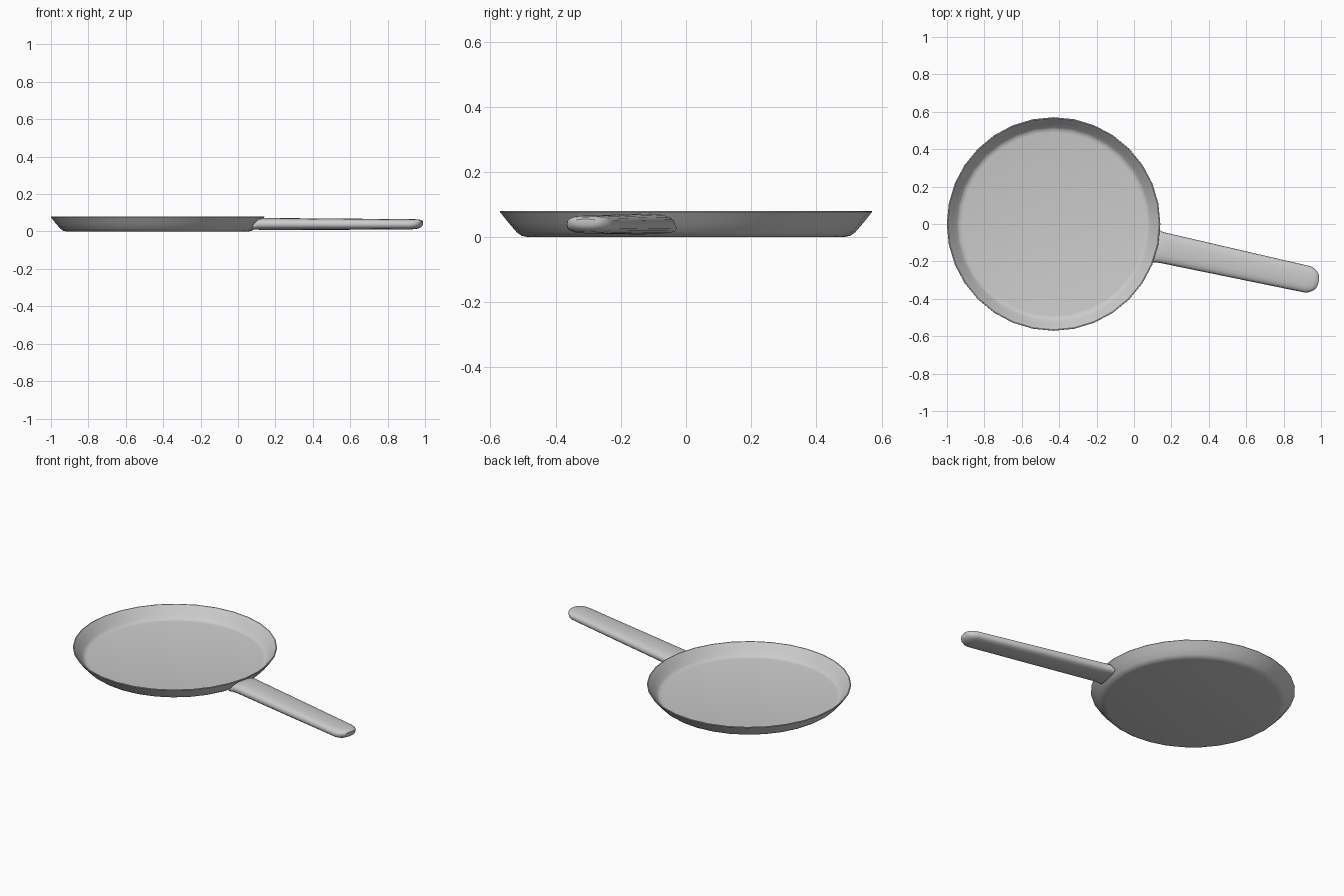
import bpy, bmesh, math
from mathutils import Matrix

if "Cube" in bpy.data.objects:
    bpy.data.objects.remove(bpy.data.objects["Cube"])

CENTRE = (-0.43, 0.0, 0.0)
HANDLE_ANGLE = math.radians(-12.3)


def loft(name, rings, location, angle=0.0, smooth=40):
    """Skin a list of equal-length point rings and cap both ends."""
    bm = bmesh.new()
    rows = [[bm.verts.new(p) for p in ring] for ring in rings]
    n = len(rows[0])
    for a, b in zip(rows, rows[1:]):
        for i in range(n):
            j = (i + 1) % n
            bm.faces.new((a[i], a[j], b[j], b[i]))
    bm.faces.new(rows[0][::-1])
    bm.faces.new(rows[-1])
    bmesh.ops.recalc_face_normals(bm, faces=bm.faces)
    mesh = bpy.data.meshes.new(name)
    bm.to_mesh(mesh)
    bm.free()
    ob = bpy.data.objects.new(name, mesh)
    bpy.context.collection.objects.link(ob)
    ob.matrix_world = Matrix.Translation(location) @ Matrix.Rotation(angle, 4, 'Z')
    bpy.ops.object.select_all(action='DESELECT')
    ob.select_set(True)
    bpy.context.view_layer.objects.active = ob
    bpy.ops.object.shade_smooth_by_angle(angle=math.radians(smooth))
    return ob


def circle(r, z, n=32):
    return [(r * math.cos(2 * math.pi * i / n), r * math.sin(2 * math.pi * i / n), z)
            for i in range(n)]


def section(x, half_width, z_low, z_high, bow=0.0, n=20):
    """Flattened oval across the handle; bow pulls the sides back at the tip."""
    mid, half = (z_low + z_high) / 2, (z_high - z_low) / 2
    ring = []
    for i in range(n):
        c, s = math.cos(2 * math.pi * i / n), math.sin(2 * math.pi * i / n)
        y = math.copysign(abs(c) ** 0.75, c)
        z = math.copysign(abs(s) ** 0.75, s)
        ring.append((x - bow * y * y, half_width * y, mid + half * z))
    return ring


# Shallow pan: outside from base to lip, then inside down to the floor
profile = [(0.485, 0.0), (0.505, 0.004), (0.520, 0.015), (0.545, 0.044),
           (0.571, 0.077), (0.570, 0.080), (0.565, 0.080),
           (0.538, 0.048), (0.518, 0.022), (0.507, 0.013), (0.490, 0.010)]
loft("pan", [circle(r, z) for r, z in profile], CENTRE)

# Flat oval handle, flared slightly where it joins the pan wall
stations = [(0.538, 0.088, 0.010, 0.040, 0.0), (0.562, 0.087, 0.009, 0.068, 0.0),
            (0.580, 0.083, 0.008, 0.072, 0.0), (0.620, 0.082, 0.008, 0.072, 0.0),
            (1.000, 0.077, 0.009, 0.069, 0.0), (1.390, 0.072, 0.011, 0.066, 0.0),
            (1.425, 0.066, 0.015, 0.065, 0.015), (1.445, 0.052, 0.026, 0.061, 0.013),
            (1.451, 0.036, 0.038, 0.055, 0.006)]
loft("handle", [section(*s) for s in stations], CENTRE, HANDLE_ANGLE)
